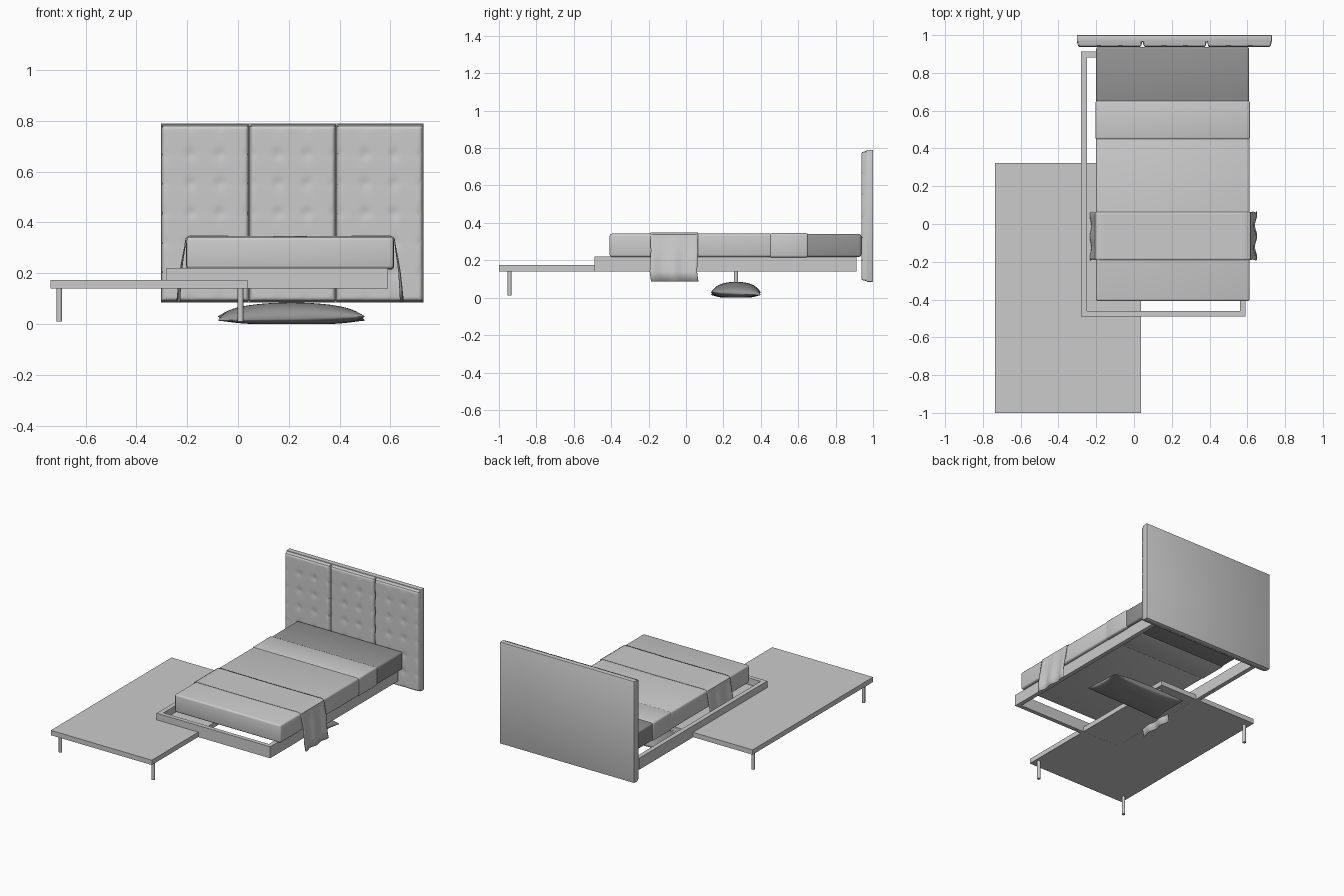
import bpy, bmesh, math
from mathutils import Vector

if "Cube" in bpy.data.objects:
    bpy.data.objects.remove(bpy.data.objects["Cube"])


def material(name, v):
    m = bpy.data.materials.new(name)
    m.diffuse_color = (v, v, v, 1)
    m.use_nodes = True
    m.node_tree.nodes["Principled BSDF"].inputs["Base Color"].default_value = m.diffuse_color
    return m


LIGHT = material("light grey", 0.6)
DARK = material("dark grey", 0.29)


def finish(name, bm, mat, smooth=True):
    bmesh.ops.recalc_face_normals(bm, faces=bm.faces)
    me = bpy.data.meshes.new(name)
    bm.to_mesh(me)
    bm.free()
    me.materials.append(mat)
    ob = bpy.data.objects.new(name, me)
    bpy.context.collection.objects.link(ob)
    if smooth:
        bpy.ops.object.select_all(action='DESELECT')
        bpy.context.view_layer.objects.active = ob
        ob.select_set(True)
        bpy.ops.object.shade_smooth_by_angle(angle=math.radians(35))
    return ob


def add_box(bm, lo, hi):
    lo, hi = Vector(lo), Vector(hi)
    vs = bmesh.ops.create_cube(bm, size=1)["verts"]
    for v in vs:
        v.co = Vector([(lo[i] + hi[i]) / 2 + v.co[i] * (hi[i] - lo[i]) for i in range(3)])


def box(name, lo, hi, mat, bevel=0.0, seg=3):
    bm = bmesh.new()
    add_box(bm, lo, hi)
    if bevel:
        bmesh.ops.bevel(bm, geom=bm.edges[:], offset=bevel, segments=seg,
                        profile=0.5, affect='EDGES')
    return finish(name, bm, mat, bevel > 0)


def grid(bm, nu, nv, fn):
    vs = [[bm.verts.new(fn(i / nu, j / nv)) for j in range(nv + 1)] for i in range(nu + 1)]
    for i in range(nu):
        for j in range(nv):
            bm.faces.new((vs[i][j], vs[i + 1][j], vs[i + 1][j + 1], vs[i][j + 1]))


# headboard: flat back board and three tufted panels
box("headboard_back", (-0.303, 0.965, 0.085), (0.73, 1.0, 0.79), LIGHT, 0.003, 2)
edges = [-0.303, 0.045, 0.386, 0.73]
for k in range(3):
    x0, x1, z0, z1 = edges[k] + 0.001, edges[k + 1] - 0.001, 0.088, 0.785
    bm = bmesh.new()

    def tuft(u, v):
        x, z = x0 + (x1 - x0) * u, z0 + (z1 - z0) * v
        d = min(u * (x1 - x0), (1 - u) * (x1 - x0), v * (z1 - z0), (1 - v) * (z1 - z0))
        r = max(0.0, 1 - d / 0.016)
        y = 0.937 + 0.028 * (1 - math.sqrt(max(0.0, 1 - r * r)))
        # diamond pattern of button dips
        a, b = u * 3, v * 6
        dip = 0.5 + 0.5 * math.cos(2 * math.pi * (a + b) / 2) * math.cos(2 * math.pi * (a - b) / 2)
        y += 0.004 * dip ** 6 * (1 - r)
        return (x, y, z)

    grid(bm, 60, 110, tuft)
    # close the panel toward the back board
    rim = [e for e in bm.edges if e.is_boundary]
    ext = bmesh.ops.extrude_edge_only(bm, edges=rim)["geom"]
    for v in ext:
        if isinstance(v, bmesh.types.BMVert):
            v.co.y = 0.968
    bmesh.ops.holes_fill(bm, edges=[e for e in bm.edges if e.is_boundary], sides=0)
    finish("headboard_panel_%d" % (k + 1), bm, LIGHT)

# bed frame: open rectangle of rails
bm = bmesh.new()
add_box(bm, (-0.281, -0.49, 0.14), (-0.25, 0.912, 0.22))
add_box(bm, (0.56, -0.49, 0.14), (0.59, 0.912, 0.22))
add_box(bm, (-0.25, -0.49, 0.14), (0.56, -0.461, 0.22))
add_box(bm, (-0.25, 0.882, 0.14), (0.56, 0.912, 0.22))
finish("bed_frame", bm, LIGHT, False)

# mattress: dark sheet showing at the head, light duvet over the rest
box("mattress_head", (-0.20, 0.64, 0.218), (0.61, 0.937, 0.341), DARK, 0.012)
box("duvet", (-0.202, -0.408, 0.218), (0.612, 0.46, 0.342), LIGHT, 0.012)
box("duvet_fold", (-0.204, 0.447, 0.215), (0.614, 0.653, 0.345), LIGHT, 0.012)

# throw blanket hanging over both sides
half = [(0.0, 0.345), (0.2, 0.346), (0.36, 0.347), (0.395, 0.347), (0.410, 0.338),
        (0.415, 0.30), (0.424, 0.25), (0.431, 0.20), (0.436, 0.14), (0.440, 0.086)]
prof = [(0.205 - x, z) for x, z in reversed(half)] + [(0.205 + x, z) for x, z in half[1:]]
bm = bmesh.new()
n = len(prof) - 1


def drape(u, v):
    x, z = prof[round(u * n)]
    fall = max(0.0, 0.34 - z) / 0.25
    wave = 0.006 * fall * math.sin(v * 14 + 1)
    x += wave if x > 0.2 else -wave
    shift = 0.006 * fall * math.sin(z * 30)
    return (x, -0.19 + 0.253 * v + shift, z)


grid(bm, n, 24, drape)
blanket = finish("throw_blanket", bm, LIGHT)
mod = blanket.modifiers.new("thickness", 'SOLIDIFY')
mod.thickness = 0.003
mod.offset = 0

# low table
box("table_top", (-0.737, -1.0, 0.1405), (0.038, 0.323, 0.174), LIGHT)
for i, x in enumerate((-0.703, 0.010)):
    for j, y in enumerate((-0.943, 0.268)):
        bm = bmesh.new()
        bmesh.ops.create_cone(bm, cap_ends=True, segments=20, radius1=0.011,
                              radius2=0.011, depth=0.13)
        for v in bm.verts:
            v.co += Vector((x, y, 0.076))
        finish("table_leg_%d" % (i * 2 + j + 1), bm, LIGHT)

# floor pillow: puffed top, shallow underside, pinched corners
bm = bmesh.new()
for top in (True, False):
    def puff(u, v):
        # cosine spacing packs the grid toward the seam
        a, b = -math.cos(math.pi * u), -math.cos(math.pi * v)
        x = 0.21 + 0.29 * a * (1 - 0.05 * (1 - b * b) * a * a)
        y = 0.267 + 0.133 * b * (1 - 0.06 * (1 - a * a) * b * b)
        h = ((1 - a * a) * (1 - b * b)) ** 0.45
        seam = 0.022 - 0.008 * a * b
        return (x, y, seam + (0.085 - seam) * h if top else seam * (1 - min(1, h * 1.15)))
    grid(bm, 36, 24, puff)
bmesh.ops.remove_doubles(bm, verts=bm.verts[:], dist=0.0003)
finish("floor_pillow", bm, DARK)
